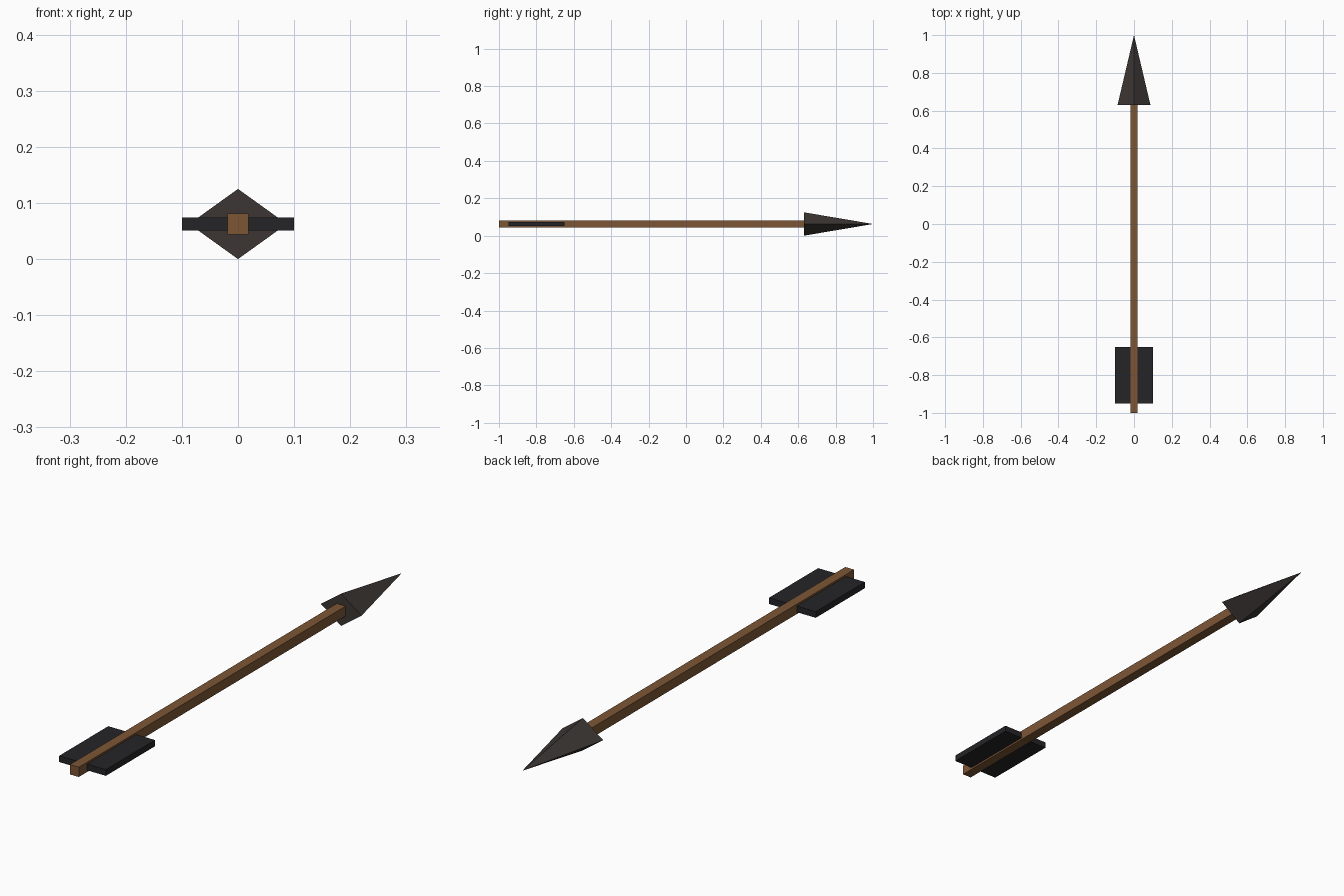
import bpy
import bmesh
from mathutils import Matrix

if "Cube" in bpy.data.objects:
    bpy.data.objects.remove(bpy.data.objects["Cube"])

CZ = 0.0625  # height of the arrow's axis


def material(name, rgb):
    m = bpy.data.materials.new(name)
    m.diffuse_color = (*rgb, 1)
    m.use_nodes = True
    m.node_tree.nodes["Principled BSDF"].inputs["Base Color"].default_value = m.diffuse_color
    return m


def finish(name, bm, mat):
    bmesh.ops.recalc_face_normals(bm, faces=bm.faces)
    me = bpy.data.meshes.new(name)
    bm.to_mesh(me)
    bm.free()
    me.materials.append(mat)
    ob = bpy.data.objects.new(name, me)
    bpy.context.collection.objects.link(ob)
    return ob


def box(name, x, y, z, mat):
    bm = bmesh.new()
    bmesh.ops.create_cube(bm, size=1)
    bm.transform(Matrix.Translation((sum(x) / 2, sum(y) / 2, sum(z) / 2))
                 @ Matrix.Diagonal((x[1] - x[0], y[1] - y[0], z[1] - z[0], 1)))
    return finish(name, bm, mat)


wood = material("wood", (0.205, 0.092, 0.036))
stone = material("dark_stone", (0.045, 0.037, 0.034))
feather = material("black_feather", (0.018, 0.018, 0.021))

# Square wooden shaft
box("shaft", (-0.019, 0.019), (-1, 0.635), (CZ - 0.019, CZ + 0.019), wood)

# Pair of flat fletchings
for name, s in (("left_fletching", -1), ("right_fletching", 1)):
    box(name, sorted((s * 0.015, s * 0.1)), (-0.95, -0.65),
        (CZ - 0.012, CZ + 0.012), feather)

# Four-sided arrowhead with a diamond base
bm = bmesh.new()
base = [bm.verts.new((x, 0.63, CZ + z))
        for x, z in ((0.087, 0), (0, CZ), (-0.087, 0), (0, -CZ))]
tip = bm.verts.new((0, 1, CZ))
bm.faces.new(base)
for i in range(4):
    bm.faces.new((base[i], base[(i + 1) % 4], tip))
finish("arrowhead", bm, stone)
